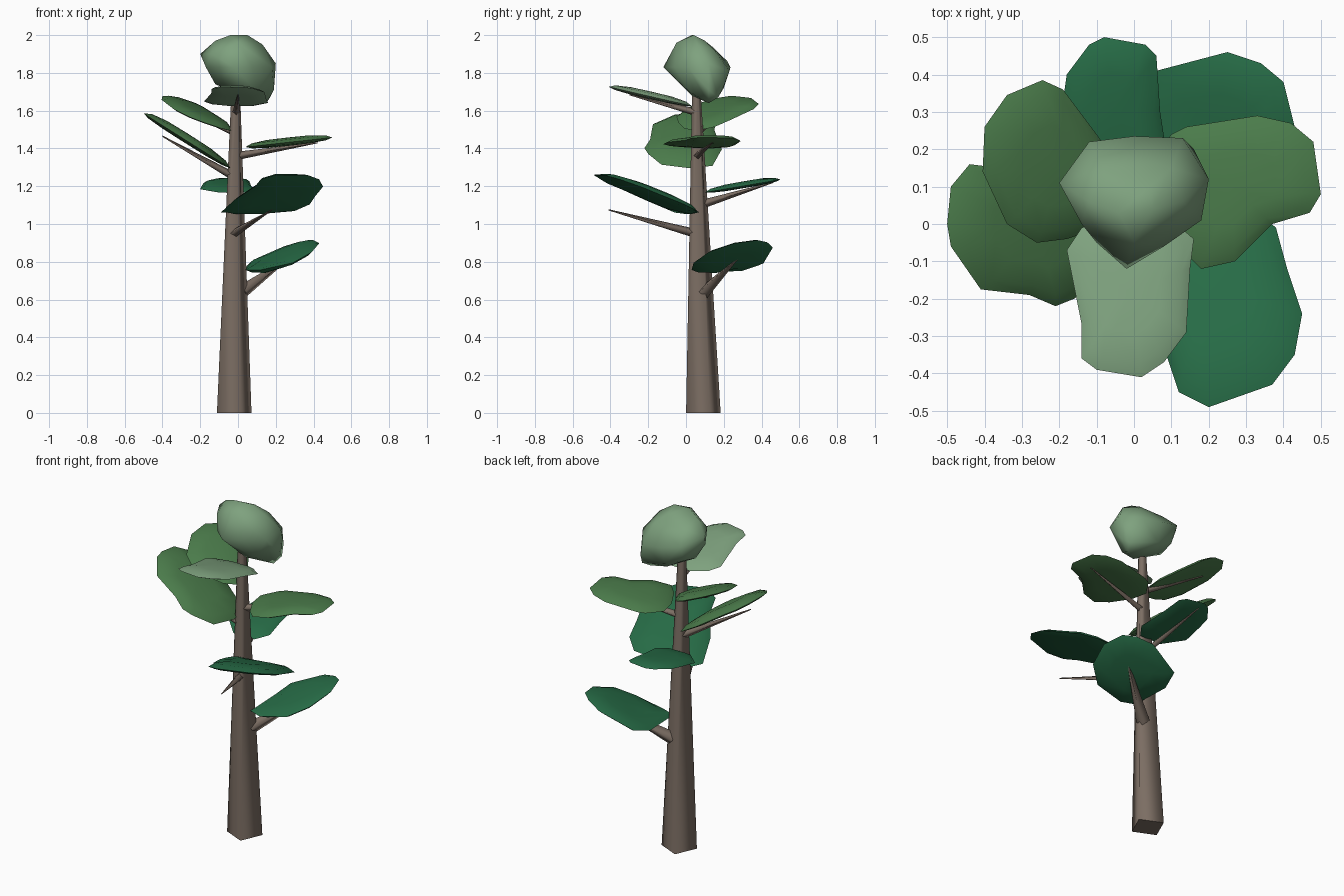
import bpy, bmesh, math
from mathutils import Vector

if "Cube" in bpy.data.objects:
    bpy.data.objects.remove(bpy.data.objects["Cube"])


def material(name, rgb):
    m = bpy.data.materials.new(name)
    m.diffuse_color = (*rgb, 1)
    m.use_nodes = True
    m.node_tree.nodes["Principled BSDF"].inputs["Base Color"].default_value = m.diffuse_color
    return m


BARK = material("bark", (0.2, 0.155, 0.125))
PALE = material("pale_green", (0.21, 0.36, 0.21))
MID = material("mid_green", (0.07, 0.2, 0.07))
DARK = material("dark_green", (0.02, 0.15, 0.062))


def finish(bm, name, mat, angle):
    bmesh.ops.recalc_face_normals(bm, faces=bm.faces)
    me = bpy.data.meshes.new(name)
    bm.to_mesh(me)
    bm.free()
    me.materials.append(mat)
    ob = bpy.data.objects.new(name, me)
    bpy.context.collection.objects.link(ob)
    if angle:
        bpy.ops.object.select_all(action='DESELECT')
        ob.select_set(True)
        bpy.context.view_layer.objects.active = ob
        bpy.ops.object.shade_smooth_by_angle(angle=math.radians(angle))
    return ob


def taper(name, a, b, ra, rb, frame=None, phase=0.0, n=4):
    """Tapered n-sided limb from a to b, sides smooth and ends flat."""
    a, b = Vector(a), Vector(b)
    if frame is None:
        d = (b - a).normalized()
        u = d.cross(Vector((0, 0, 1))).normalized()
        frame = (u, d.cross(u))
    bm = bmesh.new()
    rings = []
    for p, r in ((a, ra), (b, rb)):
        rings.append([bm.verts.new(p + r * (frame[0] * math.cos(t) + frame[1] * math.sin(t)))
                      for t in (phase + 2 * math.pi * i / n for i in range(n))])
    for i in range(n):
        j = (i + 1) % n
        bm.faces.new((rings[0][i], rings[0][j], rings[1][j], rings[1][i])).smooth = True
    for r in rings:
        bm.faces.new(r)
    finish(bm, name, BARK, None)


def pad(name, mat, outline, z0, gx, gy, t, dome=0.008, floor=0.0):
    """Thin domed lens of foliage: top-view outline on the slope z0 + gx*x + gy*y, not below floor."""
    n = len(outline)
    cx = sum(p[0] for p in outline) / n
    cy = sum(p[1] for p in outline) / n
    up = Vector((-gx, -gy, 1)).normalized()
    bm = bmesh.new()

    def point(x, y, off):
        z = max(floor, z0 + gx * x + gy * y)
        return bm.verts.new(Vector((x, y, z)) + up * off)

    rim = [point(x, y, 0) for x, y in outline]
    for s in (1, -1):
        prev = rim
        for k, h in ((0.85, 0.6), (0.5, 0.95)):
            ring = [point(cx + (x - cx) * k, cy + (y - cy) * k, (s * t + dome) * h)
                    for x, y in outline]
            for i in range(n):
                j = (i + 1) % n
                bm.faces.new((prev[i], prev[j], ring[j], ring[i]))
            prev = ring
        tip = point(cx, cy, s * t + dome)
        for i in range(n):
            bm.faces.new((prev[i], prev[(i + 1) % n], tip))
    finish(bm, name, mat, 70)


# Trunk: leaning four-sided taper, turned a little
taper("trunk", (-0.02, 0.092, 0), (-0.012, 0.055, 1.69), 0.098, 0.025,
      (Vector((1, 0, 0)), Vector((0, 1, 0))), math.radians(21))

# Branches under each foliage pad
for i, (a, b, r) in enumerate([
        ((0.02, 0.1, 0.64), (0.29, 0.29, 0.835), 0.038),
        ((-0.02, 0.05, 0.95), (0.18, -0.41, 1.075), 0.024),
        ((-0.02, 0.07, 1.1), (-0.07, 0.46, 1.22), 0.024),
        ((-0.02, 0.07, 1.25), (-0.4, -0.04, 1.465), 0.022),
        ((-0.01, 0.06, 1.36), (0.42, 0.14, 1.43), 0.022),
        ((-0.01, 0.06, 1.48), (-0.3, 0.22, 1.61), 0.02),
        ((-0.01, 0.06, 1.59), (0.0, -0.3, 1.685), 0.02)]):
    taper(f"branch_{i + 1}", a, b, r, 0.003)

# Foliage pads, lowest to highest
pad("foliage_back_right", DARK,
    [(.06, .41), (.25, .46), (.34, .43), (.4, .38), (.43, .26), (.39, .12),
     (.29, .04), (.12, .03), (.04, .06), (.03, .3)], .675, .38, .23, .025, 0, .757)
pad("foliage_front_right", DARK,
    [(.09, -.36), (.12, -.45), (.2, -.49), (.37, -.43), (.43, -.35), (.45, -.24), (.41, -.12),
     (.38, -.01), (.3, .06), (.1, .07), (-.06, .04), (-.09, -.03), (-.02, -.2)],
    1.055, .12, -.37, .027, .01, 1.062)
pad("foliage_back", DARK,
    [(-.19, .33), (-.18, .4), (-.12, .48), (-.08, .5), (.03, .48), (.06, .45), (.07, .3),
     (.09, .17), (.04, .1), (-.1, .1), (-.2, .2)], 1.15, 0, .17, .018, .006)
pad("foliage_left", MID,
    [(-.5, 0), (-.49, .1), (-.44, .16), (-.36, .15), (-.2, .19), (-.06, .14), (-.04, .02),
     (-.07, -.13), (-.16, -.2), (-.21, -.22), (-.28, -.19), (-.41, -.175), (-.49, -.06)],
    1.27, -.63, 0, .025, .01)
pad("foliage_right", MID,
    [(.1, .24), (.14, .26), (.33, .29), (.42, .27), (.48, .22), (.5, .08), (.47, .03),
     (.37, 0), (.27, -.1), (.18, -.12), (.12, -.06), (.06, .05), (.04, .15)],
    1.403, .11, 0, .022, .004)
pad("foliage_back_left", MID,
    [(-.405, .14), (-.4, .26), (-.34, .345), (-.245, .385), (-.19, .36), (-.1, .24), (-.04, .15),
     (-.03, .05), (-.09, -.01), (-.18, -.04), (-.26, -.05), (-.34, 0)], 1.472, -.4, .17, .022)
pad("foliage_front", PALE,
    [(-.18, -.07), (-.14, -.01), (-.05, .03), (.08, .03), (.16, -.04), (.15, -.12), (.14, -.29),
     (.08, -.37), (.02, -.41), (-.1, -.39), (-.14, -.36), (-.14, -.27)], 1.632, 0, -.23, .02, .006)

# Rounded crown: faceted hull at the top
bm = bmesh.new()
for p in [(-.04, .03, 2), (.05, .04, 2), (-.12, .06, 1.97), (0, -.05, 1.96), (.13, .06, 1.95),
          (-.2, .11, 1.9), (-.14, 0, 1.9), (-.02, -.12, 1.83), (-.1, -.05, 1.83), (.08, -.06, 1.83),
          (.18, .01, 1.83), (.2, .12, 1.85), (-.12, .22, 1.86), (0, .235, 1.83), (.13, .23, 1.81),
          (.19, .12, 1.71), (.15, .12, 1.64), (.17, .17, 1.67), (.03, .03, 1.68), (-.12, .08, 1.74),
          (-.11, .18, 1.76), (-.17, .06, 1.83), (.02, .15, 1.68), (.1, .02, 1.7), (0, .2, 1.72),
          (.1, .15, 1.92), (-.08, .15, 1.93), (.04, .1, 1.97), (.16, .2, 1.73)]:
    bm.verts.new(p)
bmesh.ops.convex_hull(bm, input=bm.verts)
bmesh.ops.delete(bm, geom=[v for v in bm.verts if not v.link_faces], context='VERTS')
finish(bm, "foliage_crown", PALE, 70)
